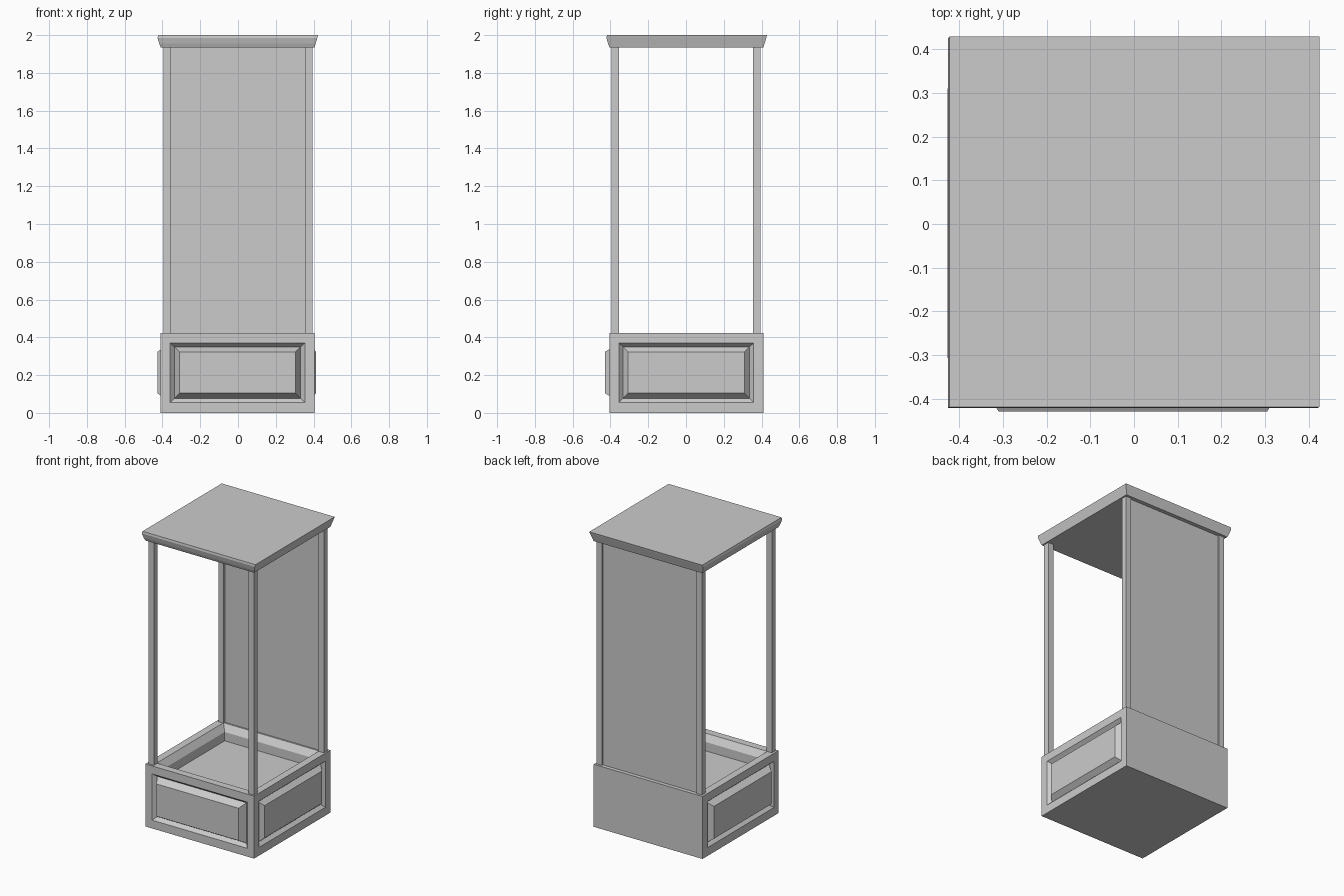
import bpy, bmesh
from mathutils import Vector

if "Cube" in bpy.data.objects:
    bpy.data.objects.remove(bpy.data.objects["Cube"])


def finish(name, bm):
    bmesh.ops.remove_doubles(bm, verts=bm.verts, dist=0.0002)
    bmesh.ops.recalc_face_normals(bm, faces=bm.faces)
    me = bpy.data.meshes.new(name)
    bm.to_mesh(me)
    bm.free()
    ob = bpy.data.objects.new(name, me)
    bpy.context.collection.objects.link(ob)
    return ob


def stack(bm, loops, cap_start=False, cap_end=True):
    """Skin a series of four-point loops."""
    rings = [[bm.verts.new(p) for p in lp] for lp in loops]
    for a, b in zip(rings, rings[1:]):
        for i in range(4):
            j = (i + 1) % 4
            bm.faces.new((a[i], a[j], b[j], b[i]))
    if cap_start:
        bm.faces.new(rings[0])
    if cap_end:
        bm.faces.new(rings[-1])


def rect(x0, x1, y0, y1, z):
    return [(x0, y0, z), (x1, y0, z), (x1, y1, z), (x0, y1, z)]


def box(name, x0, x1, y0, y1, z0, z1):
    bm = bmesh.new()
    stack(bm, [rect(x0, x1, y0, y1, z0), rect(x0, x1, y0, y1, z1)], True)
    return finish(name, bm)


X0, X1, Y0, Y1, H = -0.41, 0.405, -0.406, 0.409, 0.423


def wall(bm, a, b, out, raised=None):
    """Base side from corner a to b, with a raised-and-fielded panel if asked."""
    a, b, out = Vector((*a, 0)), Vector((*b, 0)), Vector((*out, 0))
    u = (b - a).normalized()
    w = (b - a).length
    steps = [(0, 0, H, 0)]
    if raised is not None:
        steps += [(0.051, 0.056, 0.369, 0), (0.073, 0.077, 0.350, -0.022),
                  (0.100, 0.104, 0.323, raised)]
    loops = []
    for m, z0, z1, d in steps:
        loops.append([a + u * s + out * d + Vector((0, 0, z))
                      for s, z in ((m, z0), (w - m, z0), (w - m, z1), (m, z1))])
    stack(bm, loops)


# Base: panelled on three sides, plain back, sunken tray on top
bm = bmesh.new()
wall(bm, (X0, Y0), (X1, Y0), (0, -1), 0.023)
wall(bm, (X1, Y0), (X1, Y1), (1, 0), 0.009)
wall(bm, (X0, Y1), (X0, Y0), (-1, 0), 0.017)
wall(bm, (X1, Y1), (X0, Y1), (0, 1))
bm.faces.new([bm.verts.new(p) for p in rect(X0, X1, Y0, Y1, 0)])
stack(bm, [rect(X0 + m, X1 - m, Y0 + m, Y1 - m, z)
           for m, z in ((0, H), (0.05, H), (0.08, 0.38), (0.08, 0.32))])
finish("base", bm)

# Corner posts
for sx, nx in ((-1, "left"), (1, "right")):
    for sy, ny in ((-1, "front"), (1, "back")):
        xs = sorted((sx * 0.355, sx * 0.395))
        ys = sorted((sy * 0.354, sy * 0.394))
        box(f"{ny}_{nx}_post", *xs, *ys, 0.42, 1.936)

# Back panel between the rear posts
box("back_panel", -0.356, 0.356, 0.37, 0.383, 0.42, 1.936)

# Roof: flared cornice, gently rounded at the front and left
bm = bmesh.new()
stack(bm, [rect(-0.409, 0.405, -0.405, 0.410, 1.935),
           rect(-0.417, 0.411, -0.413, 0.416, 1.955),
           rect(-0.426, 0.420, -0.421, 0.425, 1.985),
           rect(-0.422, 0.424, -0.419, 0.429, 2.0)], True)
finish("roof", bm)
